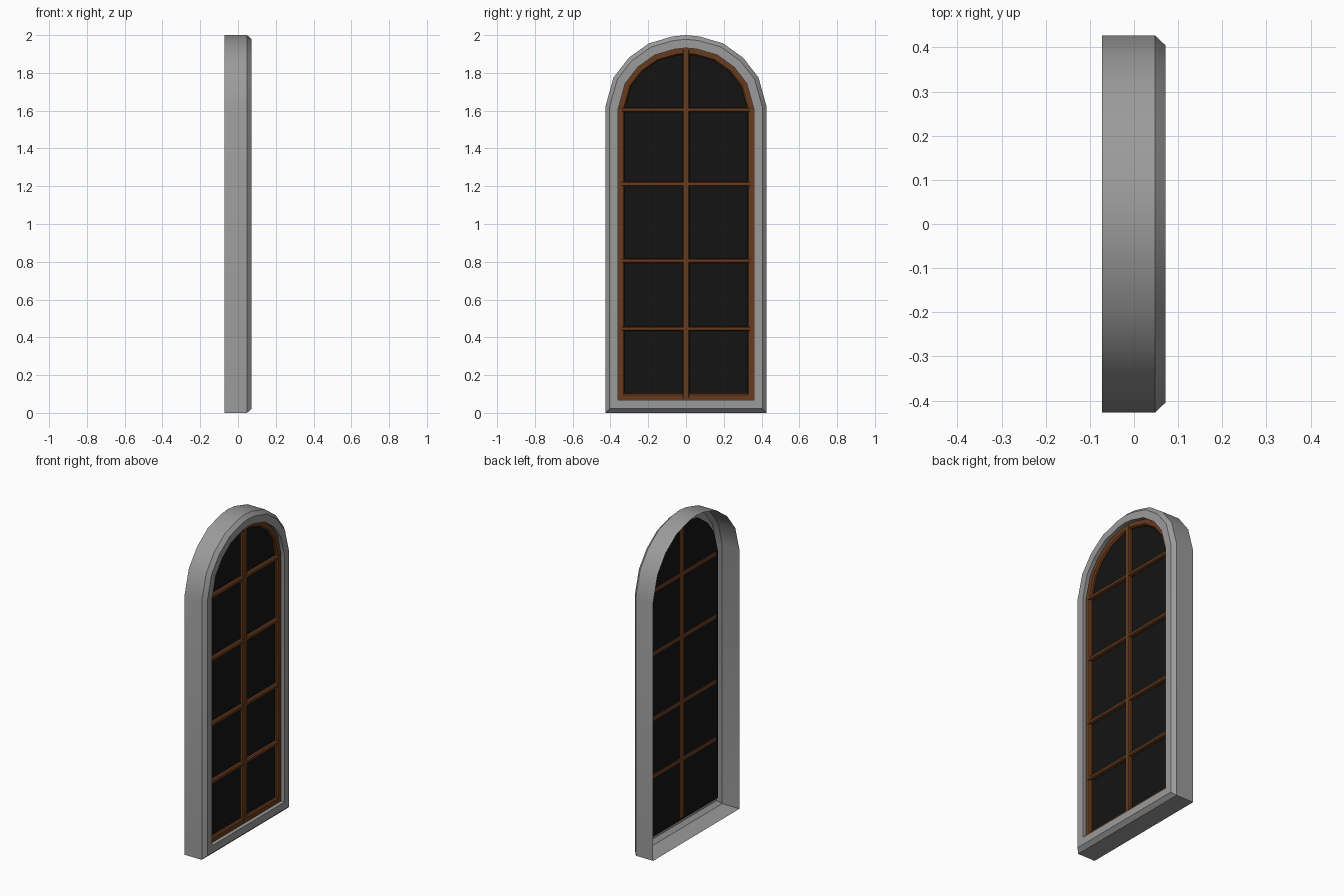
import bpy, bmesh, math
from mathutils import Vector

if "Cube" in bpy.data.objects:
    bpy.data.objects.remove(bpy.data.objects["Cube"])

# Outer outline of the arched window in the y/z plane (right half, then mirrored)
half = [(0.427, 0.0), (0.427, 1.62), (0.384, 1.775), (0.303, 1.88), (0.195, 1.957), (0.07, 1.993)]
outline = [Vector(p) for p in half] + [Vector((-y, z)) for y, z in reversed(half)]
# the arch peak sits between the two top points
outline.insert(len(half), Vector((0.0, 2.0)))


def material(name, colour):
    m = bpy.data.materials.new(name)
    m.diffuse_color = (*colour, 1)
    m.use_nodes = True
    m.node_tree.nodes["Principled BSDF"].inputs["Base Color"].default_value = m.diffuse_color
    return m


stone = material("grey_stone", (0.33, 0.33, 0.33))
wood = material("brown_wood", (0.134, 0.043, 0.012))
dark = material("dark_glass", (0.0066, 0.0066, 0.0066))


def inset(pts, d):
    """Shrink a counter-clockwise polygon by d with mitred corners."""
    out = []
    n = len(pts)
    for i, p in enumerate(pts):
        a = (p - pts[i - 1]).normalized()
        b = (pts[(i + 1) % n] - p).normalized()
        na, nb = Vector((-a.y, a.x)), Vector((-b.y, b.x))
        out.append(p + (na + nb) * (d / (1 + na.dot(nb))))
    return out


def finish(name, bm, mat):
    me = bpy.data.meshes.new(name)
    bm.to_mesh(me)
    bm.free()
    me.materials.append(mat)
    ob = bpy.data.objects.new(name, me)
    bpy.context.collection.objects.link(ob)
    return ob


def arch_sweep(name, profile, mat):
    """Sweep a profile of (inset, x) steps around the arch outline."""
    bm = bmesh.new()
    rings = [[bm.verts.new((x, p.x, p.y)) for p in inset(outline, d)] for d, x in profile]
    n = len(outline)
    for r0, r1 in zip(rings, rings[1:]):
        for i in range(n):
            j = (i + 1) % n
            bm.faces.new((r0[i], r0[j], r1[j], r1[i]))
    ob = finish(name, bm, mat)
    # smooth round the arch, keep the profile edges sharp
    bpy.ops.object.select_all(action='DESELECT')
    ob.select_set(True)
    bpy.context.view_layer.objects.active = ob
    bpy.ops.object.shade_smooth_by_angle(angle=math.radians(30))
    return ob


GLASS_X = 0.03


def bar(name, y0, y1, z0, z1, vertical):
    """Glazing bar with bevelled long edges, standing on the glass."""
    s = 0.005
    dy, dz = (s, 0) if vertical else (0, s)
    bm = bmesh.new()
    loops = []
    for x, k in ((GLASS_X - 0.0003, 0), (GLASS_X + 0.015, 0), (GLASS_X + 0.022, 1)):
        a, b, c, d = y0 + dy * k, y1 - dy * k, z0 + dz * k, z1 - dz * k
        loops.append([bm.verts.new((x, *q)) for q in ((a, c), (b, c), (b, d), (a, d))])
    for l0, l1 in zip(loops, loops[1:]):
        for i in range(4):
            j = (i + 1) % 4
            bm.faces.new((l0[i], l0[j], l1[j], l1[i]))
    bm.faces.new(loops[0][::-1])
    bm.faces.new(loops[-1])
    return finish(name, bm, wood)


# Stone surround: open at the back, chamfered front edge, inner reveal
arch_sweep("stone_surround", [(0, -0.072), (0, 0.048), (0.022, 0.071), (0.068, 0.071), (0.068, GLASS_X)], stone)

# Wooden sash running round the inside of the surround
arch_sweep("wooden_sash", [(0.068, GLASS_X + 0.018), (0.095, GLASS_X + 0.018),
                           (0.102, GLASS_X + 0.010), (0.102, GLASS_X)], wood)

# Glass pane
bm = bmesh.new()
bm.faces.new([bm.verts.new((GLASS_X, p.x, p.y)) for p in inset(outline, 0.068)])
finish("glass_pane", bm, dark)

# Glazing bars
bar("centre_bar", -0.018, 0.018, 0.08, 1.922, True)
for i, z in enumerate((0.445, 0.805, 1.212, 1.605)):
    bar(f"cross_bar_{i + 1}", -0.34, 0.34, z - 0.012, z + 0.012, False)
